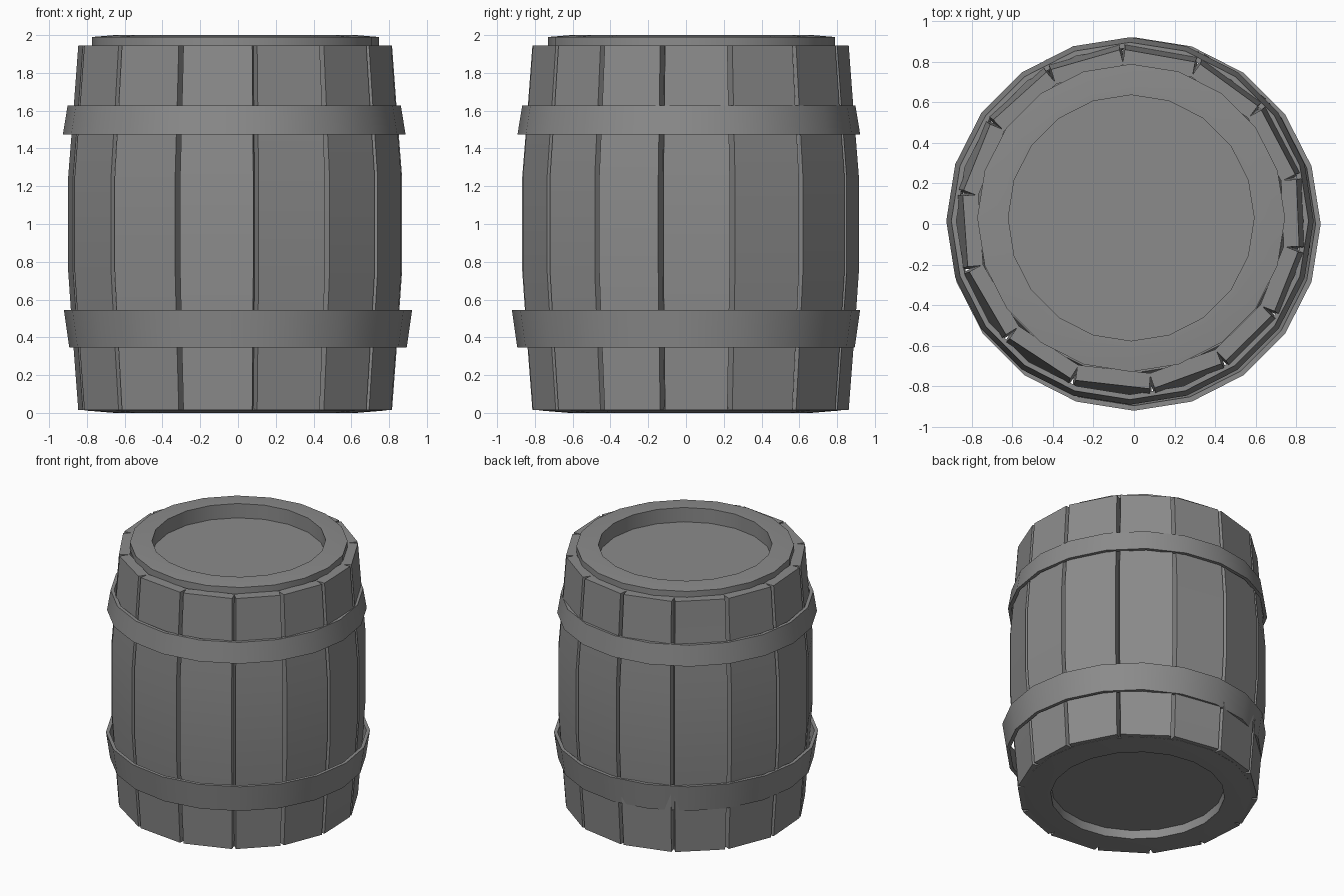
import bpy, bmesh, math

if "Cube" in bpy.data.objects:
    bpy.data.objects.remove(bpy.data.objects["Cube"])

CX, CY = -0.014, 0.022   # barrel body sits slightly off the hoop centre

grey = bpy.data.materials.new("dark_grey")
grey.diffuse_color = (0.26, 0.26, 0.26, 1)
grey.use_nodes = True
grey.node_tree.nodes["Principled BSDF"].inputs["Base Color"].default_value = grey.diffuse_color


def finish(bm, name):
    bmesh.ops.recalc_face_normals(bm, faces=bm.faces)
    me = bpy.data.meshes.new(name)
    bm.to_mesh(me)
    bm.free()
    me.materials.append(grey)
    ob = bpy.data.objects.new(name, me)
    bpy.context.collection.objects.link(ob)
    bpy.ops.object.select_all(action='DESELECT')
    ob.select_set(True)
    bpy.context.view_layer.objects.active = ob
    bpy.ops.object.shade_smooth_by_angle(angle=math.radians(25))
    return ob


def revolve(name, profile, cx, cy, closed, sides=20):
    """Turn an (r, z) profile round a vertical axis, one vertex at +y."""
    bm = bmesh.new()
    rings = []
    for r, z in profile:
        rings.append([bm.verts.new((cx + r * math.sin(i * math.tau / sides),
                                    cy + r * math.cos(i * math.tau / sides), z))
                      for i in range(sides)])
    pairs = list(zip(rings, rings[1:]))
    if closed:
        pairs.append((rings[-1], rings[0]))
    for a, b in pairs:
        for i in range(sides):
            j = (i + 1) % sides
            bm.faces.new((a[i], a[j], b[j], b[i]))
    if not closed:
        bm.faces.new(rings[0])
        bm.faces.new(rings[-1])
    return finish(bm, name)


def stave(name, a0, a1):
    """Flat bulging plank between two seam angles, with V-shaped gaps."""
    bulge = [(0.015, 0.84), (0.38, 0.868), (0.75, 0.894),
             (1.25, 0.894), (1.6, 0.866), (1.945, 0.84)]
    bm = bmesh.new()
    rows = []
    for z, r in bulge:
        row = []
        for ang, rad in ((a0 + 0.9, r), (a1 - 0.9, r),
                         (a1 + 0.2, r - 0.075), (a0 - 0.2, r - 0.075)):
            t = math.radians(ang)
            row.append(bm.verts.new((CX + rad * math.cos(t), CY + rad * math.sin(t), z)))
        rows.append(row)
    for a, b in zip(rows, rows[1:]):
        for i in range(4):
            j = (i + 1) % 4
            bm.faces.new((a[i], a[j], b[j], b[i]))
    bm.faces.new(rows[0])
    bm.faces.new(rows[-1])
    finish(bm, name)


# Staves
seams = [-83, -57, -33.5, -10, 14.5, 41, 67, 93, 119, 145, 171, 197, 223.5, 250, 277]
for k, (a, b) in enumerate(zip(seams, seams[1:])):
    stave(f"stave_{k + 1}", a, b)

# Recessed lid and base
revolve("lid", [(0.607, 1.89), (0.607, 2.0), (0.64, 2.0), (0.76, 1.99), (0.76, 1.93),
                (0.70, 1.85)], CX, CY + 0.008, False)
revolve("base", [(0.605, 0.065), (0.608, 0.0), (0.64, 0.0), (0.80, 0.013),
                 (0.76, 0.12)], CX, CY, False)

# Hoops, loose around the staves
T = 0.025
revolve("lower_hoop", [(0.893, 0.345), (0.922, 0.545), (0.922 - T, 0.545),
                       (0.893 - T, 0.345)], 0, 0, True)
revolve("upper_hoop", [(0.907, 1.475), (0.882, 1.628), (0.882 - T, 1.628),
                       (0.907 - T, 1.475)], -0.02, 0.015, True)
